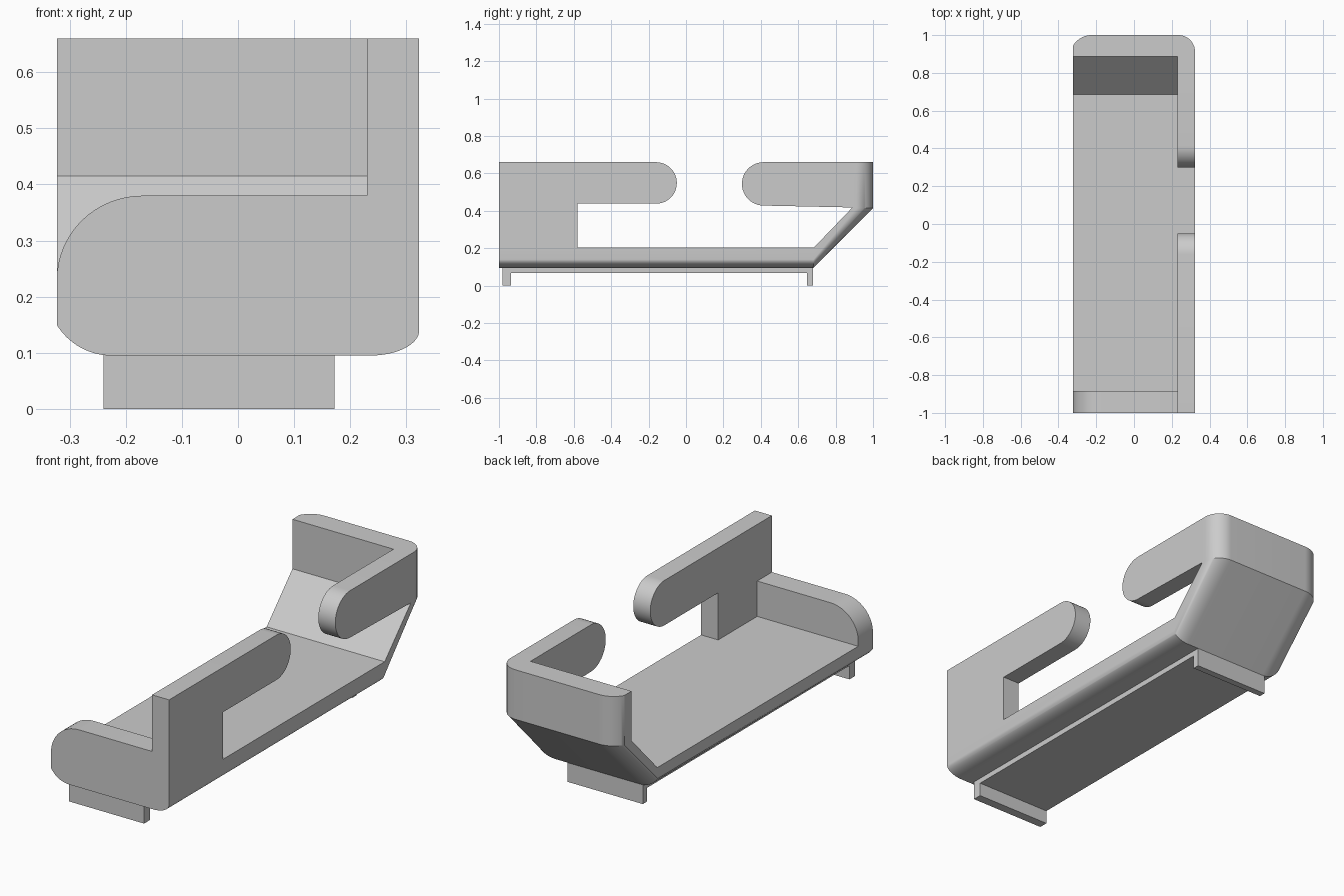
import bpy, bmesh, math
from mathutils import Vector

if "Cube" in bpy.data.objects:
    bpy.data.objects.remove(bpy.data.objects["Cube"])

grey = bpy.data.materials.new("light grey plastic")
grey.diffuse_color = (0.6, 0.6, 0.6, 1)
grey.use_nodes = True
grey.node_tree.nodes["Principled BSDF"].inputs["Base Color"].default_value = grey.diffuse_color

HW, WALL, T = 0.323, 0.23, 0.11   # half width, inner face of side wall, shell thickness
FLOOR = 0.205


def finish(name, bm, smooth=True):
    bmesh.ops.recalc_face_normals(bm, faces=bm.faces)
    me = bpy.data.meshes.new(name)
    bm.to_mesh(me)
    bm.free()
    me.materials.append(grey)
    ob = bpy.data.objects.new(name, me)
    bpy.context.collection.objects.link(ob)
    if smooth:
        bpy.ops.object.select_all(action='DESELECT')
        ob.select_set(True)
        bpy.context.view_layer.objects.active = ob
        bpy.ops.object.shade_smooth_by_angle(angle=math.radians(30))
    return ob


def arc(cx, cy, rx, ry, a0, a1, n=16):
    angles = [math.radians(a0 + (a1 - a0) * i / n) for i in range(n + 1)]
    return [(cx + rx * math.cos(a), cy + ry * math.sin(a)) for a in angles]


def loft(name, rings):
    """Closed solid through rings of equal point count."""
    bm = bmesh.new()
    vs = [[bm.verts.new(p) for p in ring] for ring in rings]
    n = len(vs[0])
    for a, b in zip(vs, vs[1:]):
        for i in range(n):
            j = (i + 1) % n
            bm.faces.new((a[i], a[j], b[j], b[i]))
    bm.faces.new(vs[0])
    bm.faces.new(vs[-1])
    return finish(name, bm)


def box(name, x, y, z):
    return loft(name, [[(x[0], v, z[0]), (x[1], v, z[0]),
                        (x[1], v, z[1]), (x[0], v, z[1])] for v in y])


# Tray: floor, sloped panel and rear wall in one rounded shell
def section(right_depth):
    r = 0.115
    start = 180 + math.degrees(math.asin((r - 0.055) / r))
    left = arc(-HW + 0.098, r, r, r, start, 270)
    left[0] = (-HW, left[0][1])
    right = arc(HW - 0.088, right_depth, 0.088, right_depth, -90, 0)
    return left + right + [(HW, T), (-HW, T)]


stations = [  # outer (y, z), inner (y, z), depth of right-hand rounding
    ((-1, 0.095), (-1, FLOOR), 0.045),
    ((0.68, 0.095), (0.685, FLOOR), 0.045),
    ((1, 0.415), (0.887, 0.415), 0.085),
    ((1, 0.66), (0.887, 0.66), 0.085),
]
rings = []
for outer, inner, depth in stations:
    o, i = Vector(outer), Vector(inner)
    rings.append([(x, *o.lerp(i, d / T)) for x, d in section(depth)])
loft("tray_shell", rings)

# Front end wall with a rounded outer top corner
front = [(WALL, FLOOR), (WALL, 0.38)] + arc(-HW + 0.153, 0.23, 0.153, 0.15, 90, 180) \
    + [(-HW, FLOOR)]
loft("front_wall", [[(x, y, z) for x, z in front] for y in (-1, -0.885)])

# Side wall hooks with rounded tips
front_hook = [(-1, FLOOR), (-1, 0.66)] + arc(-0.16, 0.549, 0.111, 0.111, 90, -90, 24) \
    + [(-0.58, 0.438), (-0.58, FLOOR)]
rear_hook = [(0.887, 0.66)] + arc(0.415, 0.544, 0.116, 0.116, 90, 270, 24) + [(0.887, 0.418)]
for name, outline in (("front_side_hook", front_hook), ("rear_side_hook", rear_hook)):
    loft(name, [[(x, y, z) for y, z in outline] for x in (WALL, HW)])

# Base plate and its two cross feet
FX = (-0.24, 0.172)
box("base_plate", FX, (-0.98, 0.68), (0.068, 0.096))
for name, y in (("front_foot", (-0.98, -0.935)), ("rear_foot", (0.647, 0.68))):
    box(name, FX, y, (0, 0.068))
